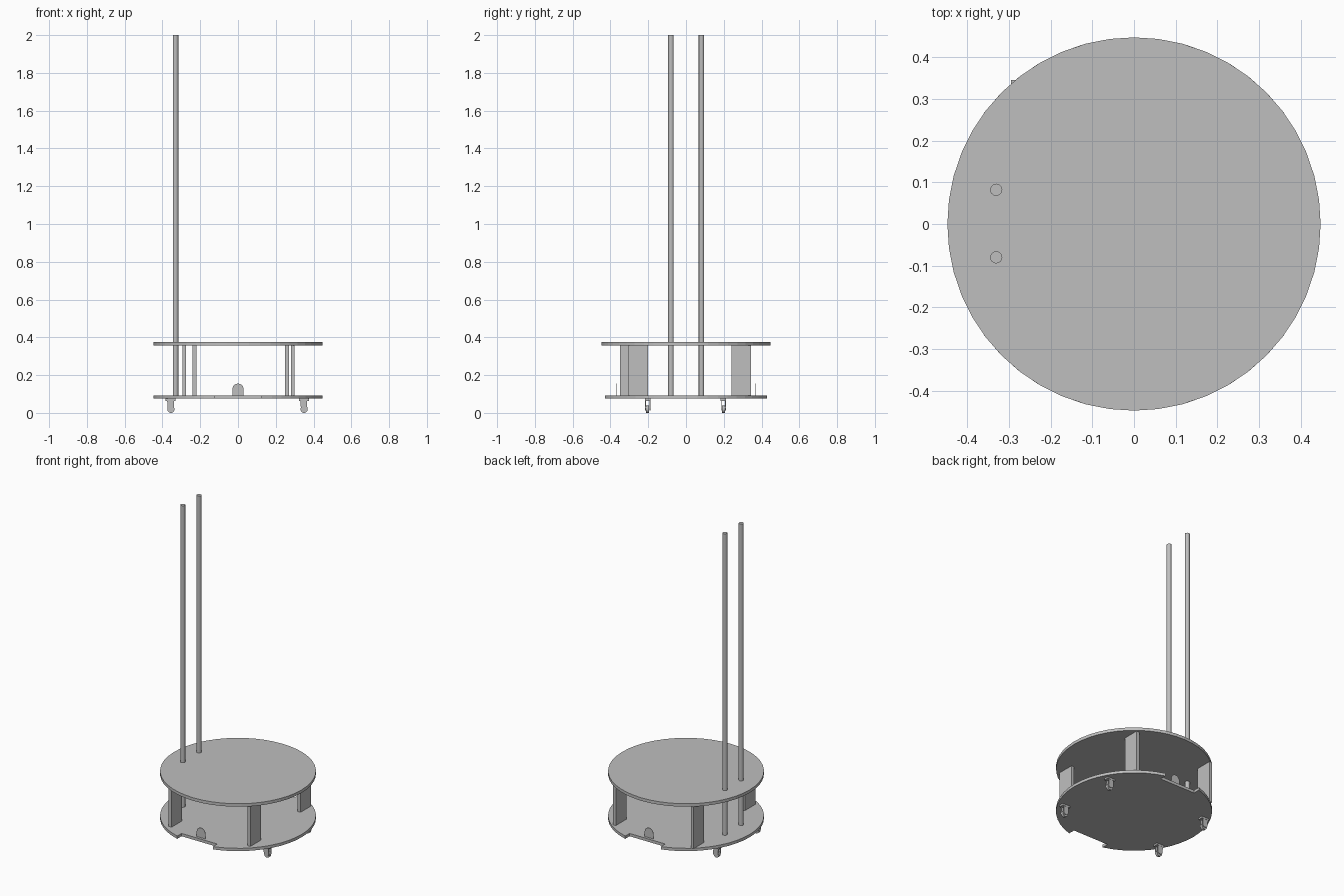
import bpy, bmesh, math
from mathutils import Vector

cube = bpy.data.objects.get("Cube")
if cube:
    bpy.data.objects.remove(cube, do_unlink=True)

grey = bpy.data.materials.new("plain grey")
grey.use_nodes = True
GREY = (0.52, 0.52, 0.52, 1)
grey.diffuse_color = GREY
grey.node_tree.nodes["Principled BSDF"].inputs["Base Color"].default_value = GREY


def prism(name, outline, direction):
    """Extrude a flat outline of 3D points along a direction."""
    bm = bmesh.new()
    face = bm.faces.new([bm.verts.new(p) for p in outline])
    out = bmesh.ops.extrude_face_region(bm, geom=[face])
    moved = [g for g in out["geom"] if isinstance(g, bmesh.types.BMVert)]
    bmesh.ops.translate(bm, verts=moved, vec=Vector(direction))
    bmesh.ops.recalc_face_normals(bm, faces=bm.faces)
    mesh = bpy.data.meshes.new(name)
    bm.to_mesh(mesh)
    bm.free()
    mesh.materials.append(grey)
    obj = bpy.data.objects.new(name, mesh)
    bpy.context.collection.objects.link(obj)
    return obj


def arc(radius, start, end, steps):
    """Points on an arc, angles in radians."""
    return [(radius * math.cos(a), radius * math.sin(a))
            for a in (start + (end - start) * i / steps for i in range(steps + 1))]


def box(name, x0, x1, y0, y1, z0, z1):
    return prism(name, [(x0, y0, z0), (x1, y0, z0), (x1, y1, z0), (x0, y1, z0)],
                 (0, 0, z1 - z0))


def rod(name, x, y, z0, z1, radius, sides=16):
    ring = arc(radius, 0, math.tau, sides)[:-1]
    return prism(name, [(x + u, y + v, z0) for u, v in ring], (0, 0, z1 - z0))


RADIUS = 0.447
FLOOR = 0.093   # top of the lower deck
CEILING = 0.356  # underside of the upper deck

# Upper deck: plain disc
rod("upper_deck", 0, 0, CEILING, 0.375, RADIUS, 48)

# Lower deck: disc with a rectangular notch at front and back
NOTCH_X, NOTCH_Y = 0.125, 0.386
edge = math.acos(NOTCH_X / RADIUS)
outline = arc(RADIUS, -edge, edge, 20) + [(NOTCH_X, NOTCH_Y), (-NOTCH_X, NOTCH_Y)]
outline += arc(RADIUS, math.pi - edge, math.pi + edge, 20)
outline += [(-NOTCH_X, -NOTCH_Y), (NOTCH_X, -NOTCH_Y)]
prism("lower_deck", [(x, y, 0.075) for x, y in outline], (0, 0, FLOOR - 0.075))

# Upright plates between the decks: centre x, first y, last y
for name, x, y0, y1 in [("front_left_post", 0.29, -0.305, -0.2),
                        ("front_right_post", -0.23, -0.35, -0.245),
                        ("back_left_post", 0.26, 0.24, 0.345),
                        ("back_right_post", -0.285, 0.24, 0.345)]:
    box(name, x - 0.01, x + 0.01, y0, y1, FLOOR, CEILING)

# Two tall poles standing on the lower deck
for name, y in (("front_pole", -0.08), ("back_pole", 0.082)):
    rod(name, -0.33, y, FLOOR, 2.0, 0.0145)

# Thin arched motor brackets beside the notches
for name, side in (("front", -1), ("back", 1)):
    arch = [(0.03, FLOOR)] + [(u, 0.125 + v) for u, v in arc(0.03, 0, math.pi, 12)]
    arch.append((-0.03, FLOOR))
    prism(name + "_bracket", [(u, side * 0.37, z) for u, z in arch],
          (0, -side * 0.003, 0))

# Casters: mounting plate, tapered fork cheeks and a wheel
for end, y in (("front", -0.203), ("back", 0.198)):
    for side, x in (("right", -0.355), ("left", 0.35)):
        name = end + "_" + side + "_caster"
        box(name + "_plate", x - 0.028, x + 0.025, y - 0.015, y + 0.015, 0.064, 0.075)
        fork = [(x - 0.02, 0.064), (x - 0.017, 0.022), (x - 0.006, 0.012),
                (x + 0.008, 0.012), (x + 0.017, 0.022), (x + 0.015, 0.064)]
        for label, cheek in (("front", y - 0.014), ("back", y + 0.009)):
            prism(name + "_" + label + "_cheek", [(u, cheek, z) for u, z in fork],
                  (0, 0.005, 0))
        tyre = arc(0.019, 0, math.tau, 20)[:-1]
        prism(name + "_wheel", [(x + u, y - 0.008, 0.019 + v) for u, v in tyre],
              (0, 0.016, 0))
